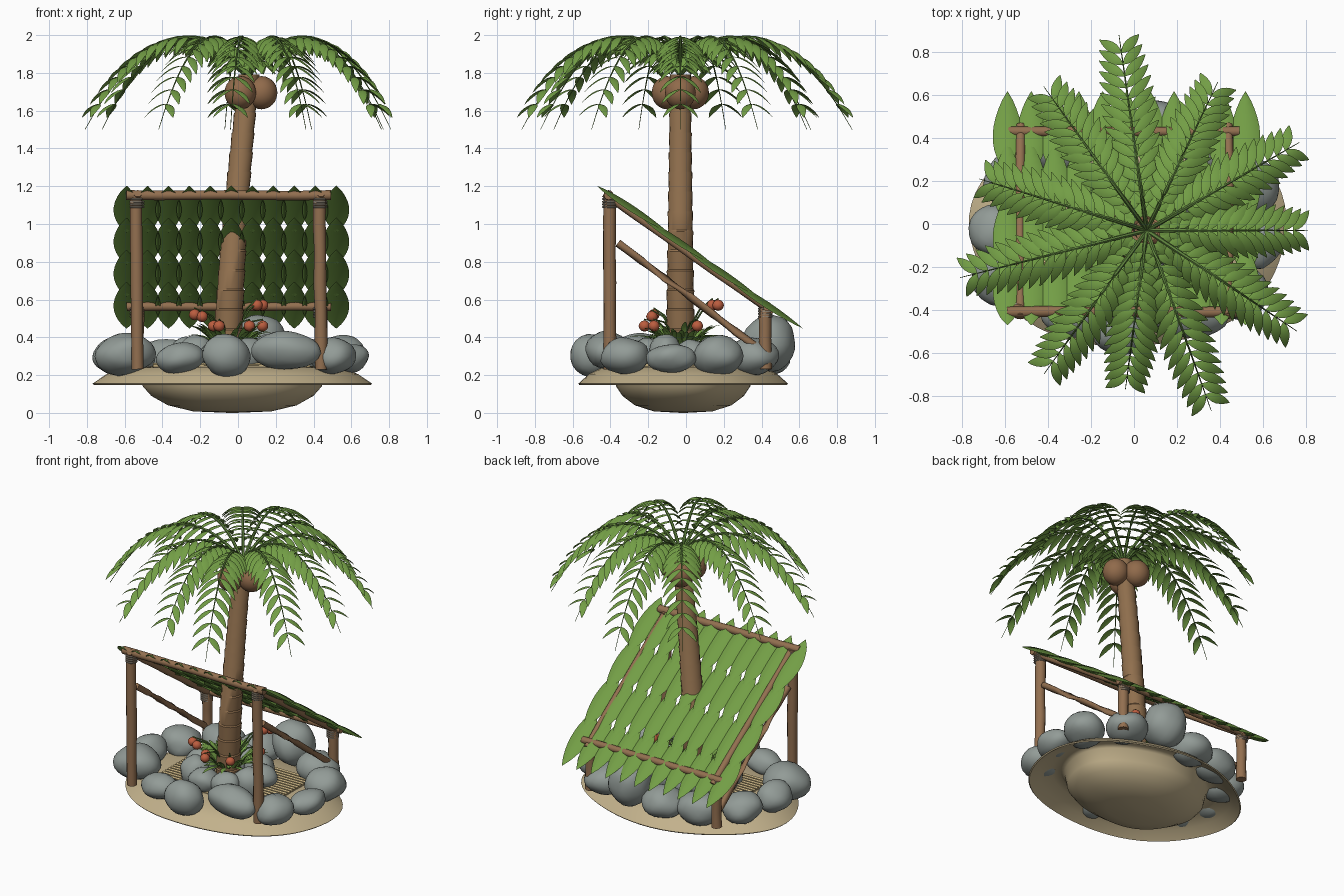
import bpy, bmesh, math, random
from math import sin, cos, pi, radians
from mathutils import Vector, Matrix, noise

if "Cube" in bpy.data.objects:
    bpy.data.objects.remove(bpy.data.objects["Cube"])

random.seed(4)

def mat(name, rgb):
    m = bpy.data.materials.new(name)
    m.diffuse_color = (*rgb, 1)
    m.use_nodes = True
    m.node_tree.nodes["Principled BSDF"].inputs["Base Color"].default_value = m.diffuse_color
    return m

SAND = mat("sand", (0.54, 0.44, 0.26))
ROCK = mat("grey rock", (0.29, 0.33, 0.31))
LEAF = mat("leaf green", (0.17, 0.34, 0.06))
STEM = mat("stem green", (0.12, 0.24, 0.05))
WOOD = mat("brown wood", (0.29, 0.16, 0.08))
TRUNK = mat("trunk brown", (0.28, 0.16, 0.075))
ROPE = mat("rope", (0.30, 0.26, 0.20))
FRUIT = mat("red fruit", (0.50, 0.11, 0.05))
NUT = mat("coconut brown", (0.28, 0.145, 0.07))
STRAW = mat("straw", (0.54, 0.42, 0.21))

def finish(name, bm, material, angle=50, fix=True):
    if fix:
        bmesh.ops.recalc_face_normals(bm, faces=bm.faces)
    me = bpy.data.meshes.new(name)
    bm.to_mesh(me)
    bm.free()
    for p in me.polygons:
        p.use_smooth = True
    me.set_sharp_from_angle(angle=radians(angle))
    me.materials.append(material)
    ob = bpy.data.objects.new(name, me)
    bpy.context.collection.objects.link(ob)
    return ob

def skin(bm, rings):
    """Join closed rings of points into a capped tube."""
    vs = [[bm.verts.new(p) for p in r] for r in rings]
    n = len(vs[0])
    for a, b in zip(vs, vs[1:]):
        for i in range(n):
            bm.faces.new((a[i], a[(i + 1) % n], b[(i + 1) % n], b[i]))
    bm.faces.new(vs[0][::-1])
    bm.faces.new(vs[-1])

def tube(bm, pts, radii, n=10):
    pts = [Vector(p) for p in pts]
    rings = []
    for i, p in enumerate(pts):
        t = (pts[min(i + 1, len(pts) - 1)] - pts[max(i - 1, 0)]).normalized()
        a = t.cross(Vector((0, 1, 0)) if abs(t.y) < 0.8 else Vector((1, 0, 0))).normalized()
        b = t.cross(a)
        rings.append([p + (a * cos(2 * pi * k / n) + b * sin(2 * pi * k / n)) * radii[i] for k in range(n)])
    skin(bm, rings)

def log(name, a, b, r):
    """Slightly uneven wooden pole."""
    bm = bmesh.new()
    a, b = Vector(a), Vector(b)
    pts = [a.lerp(b, i / 6) + Vector([random.uniform(-.002, .002) for _ in range(3)]) for i in range(7)]
    tube(bm, pts, [r * random.uniform(0.95, 1.05) for _ in pts], 12)
    return finish(name, bm, WOOD)

def ball(bm, c, s, rough=0.0, sub=2, rot=Matrix()):
    vs = bmesh.ops.create_icosphere(bm, subdivisions=sub, radius=1)["verts"]
    off = Vector(c) * 9
    for v in vs:
        k = 1 + rough * noise.noise(v.co * 1.1 + off)
        v.co = Vector(c) + rot @ Vector((v.co.x * s[0] * k, v.co.y * s[1] * k, v.co.z * s[2] * k))

def blade(bm, base, direction, up, length, width, droop=0.0, fold=0.15, n=6):
    """Pointed leaf, folded along its midrib and bending downwards."""
    d = direction.normalized()
    side = d.cross(up).normalized()
    nrm = side.cross(d)
    prev = None
    for i in range(n + 1):
        t = i / n
        w = width / 2 * sin(pi * t ** 0.9) ** 0.8 if 0 < i < n else 0.0015
        m = base + d * length * t - Vector((0, 0, droop * length * t * t))
        cur = [bm.verts.new(m - side * w - nrm * w * fold), bm.verts.new(m + nrm * w * fold),
               bm.verts.new(m + side * w - nrm * w * fold)]
        if prev:
            for k in (0, 1):
                bm.faces.new((prev[k], prev[k + 1], cur[k + 1], cur[k]))
        prev = cur

# sand island: thin skirt over a shallow bowl
bm = bmesh.new()
rings = []
for s, z in [(.02, .25), (.5, .25), (.78, .24), (.9, .205), (1, .155), (.99, .148), (.9, .193), (.78, .228),
             (.7, .235), (.665, .22), (.64, .14), (.58, .09), (.46, .04), (.28, .008), (.02, 0)]:
    ring = []
    for i in range(64):
        a = 2 * pi * i / 64
        k = s * (1 + 0.025 * sin(3 * a + 1) * sin(2 * a))
        ring.append((-.03 + .74 * k * cos(a), -.015 + .555 * k * sin(a), z))
    rings.append(ring)
skin(bm, rings)
finish("sand_island", bm, SAND)

# outer rocks (x, y, half sizes, z) and smaller rocks about the trunk
rocks = [(-.6, -.25, .16, .14, .11, .31), (-.66, -.03, .11, .12, .1, .3), (-.3, -.43, .13, .1, .08, .29),
         (-.06, -.5, .13, .115, .11, .3), (.25, -.42, .18, .11, .105, .33), (.5, -.32, .12, .13, .1, .3),
         (.59, -.08, .1, .13, .08, .29), (.55, .17, .13, .13, .11, .3), (.36, .36, .14, .13, .1, .3),
         (.12, .44, .14, .14, .15, .37), (-.12, .42, .14, .13, .1, .29), (-.36, .36, .15, .13, .1, .29),
         (-.57, .2, .13, .13, .1, .29)]
for i in range(9):
    a = 2 * pi * i / 9 + 0.3
    rocks.append((-.05 + .22 * cos(a), -.03 + .2 * sin(a), .1, .09, .075 + .015 * (i % 3), .31))
for i, (x, y, a, b, c, z) in enumerate(rocks):
    bm = bmesh.new()
    r = Matrix.Rotation(random.uniform(-.15, .15), 3, 'Y') @ Matrix.Rotation(random.uniform(-.2, .2), 3, 'Z')
    ball(bm, (x, y, z), (a, b, c), 0.13, 3, r)
    finish(f"rock_{i + 1}", bm, ROCK)

# straw floor mat
bm = bmesh.new()
for i in range(19):
    y = -.27 + i * .03
    tube(bm, [(-.45, y, .25), (.38, y, .25)], [.013, .013], 6)
finish("straw_mat", bm, STRAW)

# leaning palm trunk made of flared segments
def trunk_centre(z):
    t = (z - .24) / 1.56
    return Vector((-.055 + .115 * t ** 1.5, -.03, z))
bm = bmesh.new()
rings, N = [], 15
for i in range(N):
    r = .077 - .024 * (i / N)
    for f, k in ((0, .97), (.92, 1.025)):
        c = trunk_centre(.24 + 1.56 * (i + f) / N)
        rings.append([c + Vector((cos(a) * r * k, sin(a) * r * k, 0))
                      for a in [2 * pi * j / 20 for j in range(20)]])
skin(bm, rings)
finish("palm_trunk", bm, TRUNK, 35)

# coconuts
for i, (x, y) in enumerate([(.012, -.1), (.125, -.03), (.012, .04)]):
    bm = bmesh.new()
    ball(bm, (x, y, 1.695), (.084, .082, .088), 0, 3)
    finish(f"coconut_{i + 1}", bm, NUT)

# palm fronds: arched stem with paired, flat-lying leaflets that curl down
tips = [(-.07, .88), (.39, .66), (.77, .38), (.81, -.03), (.76, -.5), (.36, -.87), (-.04, -.77),
        (-.42, -.7), (-.81, -.25), (-.72, .21), (-.42, .64)]
crown = Vector((.06, -.03, 0))
for i, (x, y) in enumerate(tips):
    span = Vector((x, y, 0)) - crown
    out = span.normalized()
    side = Vector((-out.y, out.x, 0))
    def stem(u):
        return crown + span * u + Vector((0, 0, 1.79 + 1.03 * u - 1.32 * u * u))
    us = [k / 16 for k in range(17)]
    bm = bmesh.new()
    tube(bm, [stem(u) for u in us], [.010 * (1 - u) + .0015 for u in us], 6)
    finish(f"frond_stem_{i + 1}", bm, STEM)
    bm = bmesh.new()
    for k in range(15):
        u = .08 + .83 * k / 14
        size = .165 * (.72 + .28 * sin(pi * k / 14))
        for s in (-1, 1):
            blade(bm, stem(u), out * .62 + side * s * .78, Vector((0, 0, 1)), size, .048, .6, .15)
    finish(f"frond_leaflets_{i + 1}", bm, LEAF, 80, False)

# shelter frame
LX, RX = -.53, .44
for side, x in (("left", LX), ("right", RX)):
    log(f"front_post_{side}", (x, -.405, .23), (x - .01, -.405, 1.15), .033)
    log(f"back_post_{side}", (x, .42, .23), (x, .42, .56), .033)
    log(f"rafter_{side}", (x, -.43, 1.16), (x, .46, .535), .022)
    log(f"brace_{side}", (x, -.36, .9), (x, .39, .335), .02)
    bm = bmesh.new()
    for y, z in ((-.405, 1.09), (.42, .51)):
        for k in range(4):
            ring = [(x - .005 + .034 * cos(a), y + .034 * sin(a), z + k * .014)
                    for a in [2 * pi * j / 16 for j in range(17)]]
            tube(bm, ring, [.006] * 17, 6)
    finish(f"rope_wraps_{side}", bm, ROPE)
log("front_beam", (-.59, -.41, 1.152), (.49, -.41, 1.152), .025)
log("back_beam", (-.59, .43, .563), (.49, .43, .563), .023)

# roof of overlapping leaves, four rows of eleven
slope = Vector((0, 1.08, -.77)).normalized()
normal = Vector((0, .77, 1.08)).normalized()
for row in range(4):
    bm = bmesh.new()
    for c in range(11):
        base = Vector((-.59 + c * .111, -.47, 1.205)) + slope * .292 * row - normal * .003
        blade(bm, base, slope + normal * .04, normal, .45, .138, 0, .25, 10)
    finish(f"roof_leaves_row_{row + 1}", bm, LEAF, 80, False)

# fruit bush around the trunk foot
bm = bmesh.new()
for i in range(54):
    a = 2 * pi * i / 54 + random.uniform(-.1, .1)
    out = Vector((cos(a), sin(a), 0))
    base = Vector((-.05, -.03, .36)) + out * .075
    blade(bm, base, out + Vector((0, 0, random.uniform(.5, 2))), Vector((0, 0, 1)),
          random.uniform(.15, .25), .034, .4, .2)
finish("bush_leaves", bm, LEAF, 80, False)
fruits = [(-.23, -.17, .52), (-.19, -.18, .51), (-.1, -.22, .46), (-.13, -.17, .46), (.06, -.17, .46),
          (.13, .06, .46), (.1, .14, .57), (.13, .17, .57)]
bm, bs = bmesh.new(), bmesh.new()
for f in fruits:
    ball(bm, f, (.031, .031, .03))
    p, q = Vector((-.05, -.03, .36)), Vector(f)
    mid = p.lerp(q, .6) + Vector((0, 0, .06))
    tube(bs, [p, mid, q + Vector((0, 0, .035)), q], [.006, .005, .004, .004], 6)
finish("red_fruits", bm, FRUIT)
finish("fruit_stalks", bs, STEM)
